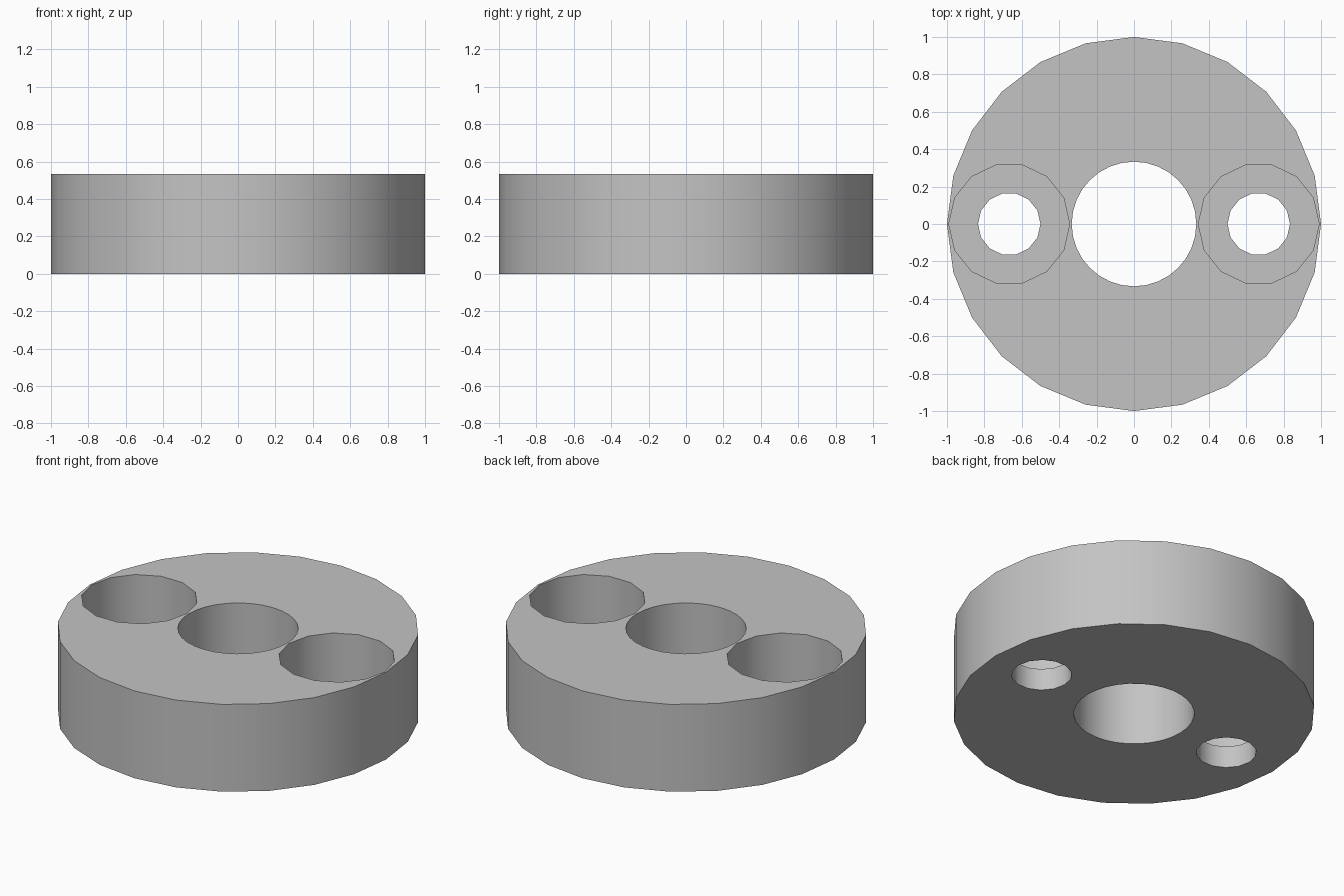
import bpy
import math

cube = bpy.data.objects.get("Cube")
if cube:
    bpy.data.objects.remove(cube, do_unlink=True)

HEIGHT = 0.533
LEDGE = 0.133      # floor height of the counterbores
HOLE_X = 0.667     # distance of the screw holes from the centre


def cylinder(name, radius, sides, bottom, top, x=0.0):
    """Upright cylinder with a corner on the x axis."""
    bpy.ops.mesh.primitive_cylinder_add(
        vertices=sides, radius=radius, depth=top - bottom,
        location=(x, 0, (top + bottom) / 2), rotation=(0, 0, math.pi / 2))
    obj = bpy.context.object
    obj.name = name
    bpy.ops.object.transform_apply(location=True, rotation=True, scale=True)
    return obj


# Round body
body = cylinder("spacer_body", 1.0, 24, 0, HEIGHT)

# Centre bore, and a stepped screw hole on each side
cutters = [cylinder("centre_bore_cutter", 0.333, 32, -0.1, HEIGHT + 0.1)]
for side, sign in (("left", 1), ("right", -1)):
    x = sign * HOLE_X
    cutters.append(cylinder(side + "_hole_cutter", 0.167, 14, -0.1, LEDGE + 0.1, x))
    cutters.append(cylinder(side + "_counterbore_cutter", 0.323, 14, LEDGE, HEIGHT + 0.1, x))

bpy.ops.object.select_all(action='DESELECT')
bpy.context.view_layer.objects.active = body
body.select_set(True)
for cutter in cutters:
    cut = body.modifiers.new(cutter.name, 'BOOLEAN')
    cut.operation = 'DIFFERENCE'
    cut.solver = 'EXACT'
    cut.object = cutter
    bpy.ops.object.modifier_apply(modifier=cut.name)
for cutter in cutters:
    bpy.data.objects.remove(cutter, do_unlink=True)

# Plain grey finish
grey = bpy.data.materials.new("plain_grey")
grey.use_nodes = True
colour = (0.55, 0.55, 0.55, 1)
grey.diffuse_color = colour
grey.node_tree.nodes["Principled BSDF"].inputs["Base Color"].default_value = colour
body.data.materials.clear()
body.data.materials.append(grey)
for face in body.data.polygons:
    face.material_index = 0

bpy.ops.object.shade_smooth_by_angle(angle=math.radians(30))
